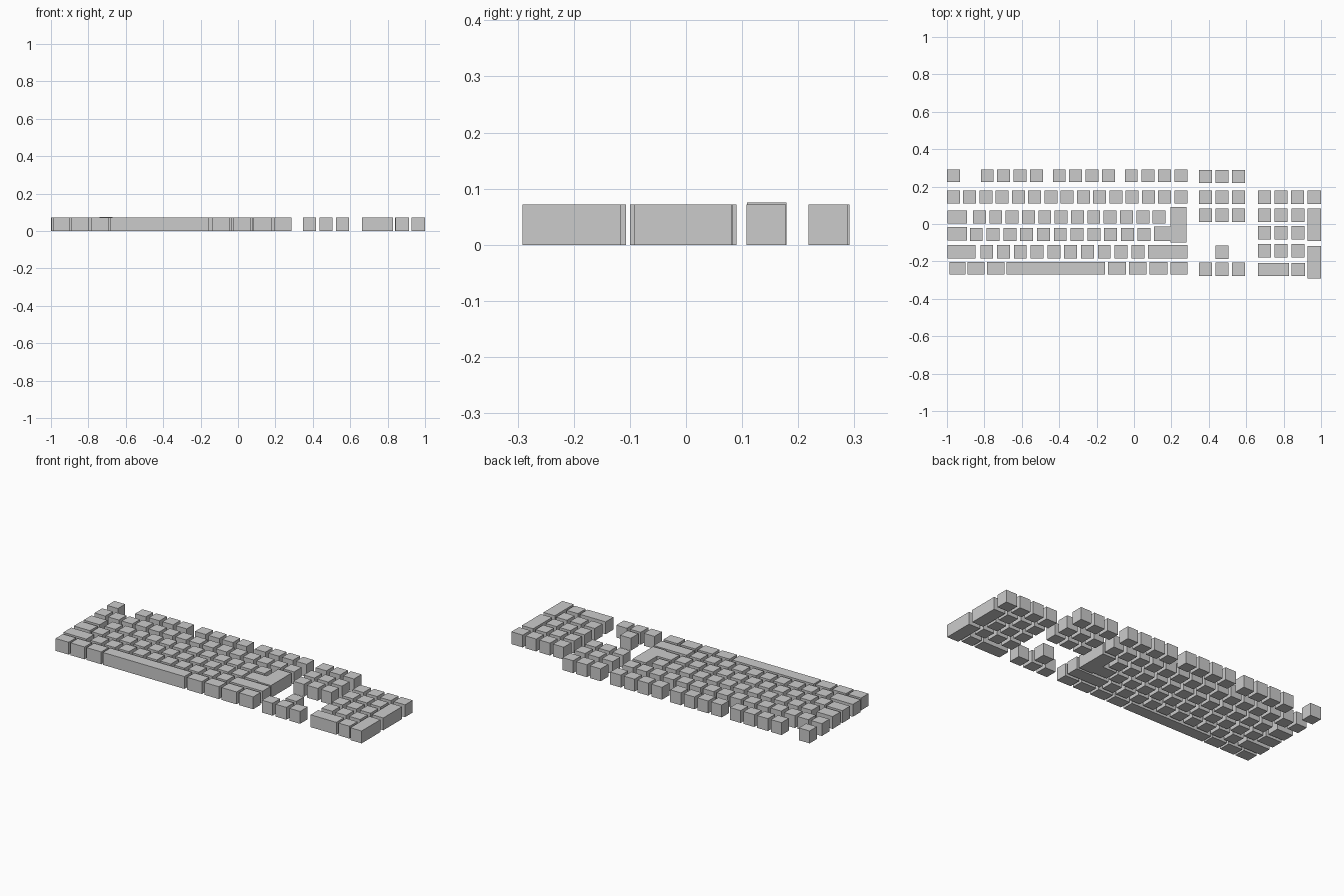
import bpy, bmesh

if "Cube" in bpy.data.objects:
    bpy.data.objects.remove(bpy.data.objects["Cube"])

H = 0.072   # key height
K = 0.069   # standard key size


def prism(name, pts, h=H):
    """Extrude a flat outline up from the ground."""
    bm = bmesh.new()
    face = bm.faces.new([bm.verts.new((x, y, 0)) for x, y in pts])
    ext = bmesh.ops.extrude_face_region(bm, geom=[face])
    for v in ext["geom"]:
        if isinstance(v, bmesh.types.BMVert):
            v.co.z = h
    bmesh.ops.recalc_face_normals(bm, faces=bm.faces)
    me = bpy.data.meshes.new(name)
    bm.to_mesh(me)
    bm.free()
    ob = bpy.data.objects.new(name, me)
    bpy.context.collection.objects.link(ob)


def key(name, x0, x1, y0, y1, h=H):
    prism(name, [(x0, y0), (x1, y0), (x1, y1), (x0, y1)], h)


def row(name, first, last, n, y0, y1, tall=-1):
    """n equal keys whose left edges run from first to last."""
    for i in range(n):
        x = first + (last - first) * i / (n - 1)
        key(f"{name}_{i + 1}", x, x + K, y0, y1, 0.075 if i == tall else H)


# Function row
key("escape_key", -1.0, -0.931, 0.224, 0.291)
row("function_left_key", -0.819, -0.556, 4, 0.224, 0.291)
row("function_middle_key", -0.434, -0.171, 4, 0.224, 0.291)
row("function_right_key", -0.049, 0.216, 4, 0.224, 0.291)

# Number row
row("number_key", -1.0, 0.216, 15, 0.109, 0.179, tall=3)

# Upper letter row
key("tab_key", -0.996, -0.893, 0.003, 0.073)
row("upper_letter_key", -0.861, 0.1, 12, 0.003, 0.073)

# Home letter row
key("caps_key", -0.996, -0.893, -0.087, -0.017)
row("home_letter_key", -0.878, 0.02, 11, -0.092, -0.021)

# L-shaped enter key
prism("enter_key", [(0.106, -0.092), (0.196, -0.092), (0.196, -0.1), (0.282, -0.1),
                    (0.282, 0.09), (0.196, 0.09), (0.196, -0.014), (0.106, -0.014)])

# Lower letter row
key("left_shift_key", -0.996, -0.848, -0.184, -0.112)
row("lower_letter_key", -0.822, -0.014, 10, -0.184, -0.112)
key("right_shift_key", 0.075, 0.287, -0.184, -0.112)

# Bottom row with space bar
for name, x0, x1 in [("left_control_key", -0.986, -0.902), ("left_system_key", -0.89, -0.8),
                     ("left_alt_key", -0.786, -0.692), ("space_bar", -0.681, -0.156),
                     ("right_alt_key", -0.14, -0.044), ("right_system_key", -0.028, 0.066),
                     ("menu_key", 0.083, 0.18), ("right_control_key", 0.196, 0.287)]:
    key(name, x0, x1, -0.27, -0.202)

# Navigation block and arrows
for i, y in enumerate((0.218, 0.108, 0.012)):
    row(f"navigation_key_{i + 1}", 0.348, 0.525, 3, y, y + 0.07)
key("up_arrow_key", 0.437, 0.506, -0.186, -0.116)
row("arrow_key", 0.348, 0.525, 3, -0.277, -0.207)

# Number pad
row("pad_top_key", 0.663, 0.84, 3, 0.108, 0.178)
key("pad_minus_key", 0.927, 1.0, 0.108, 0.178)
for i, y in enumerate((0.012, -0.082, -0.178)):
    row(f"pad_key_{i + 1}", 0.663, 0.842, 3, y, y + 0.071)
key("pad_zero_key", 0.663, 0.829, -0.279, -0.208)
key("pad_point_key", 0.842, 0.914, -0.279, -0.208)
key("pad_plus_key", 0.927, 1.0, -0.092, 0.082)
key("pad_enter_key", 0.927, 1.0, -0.291, -0.117)
